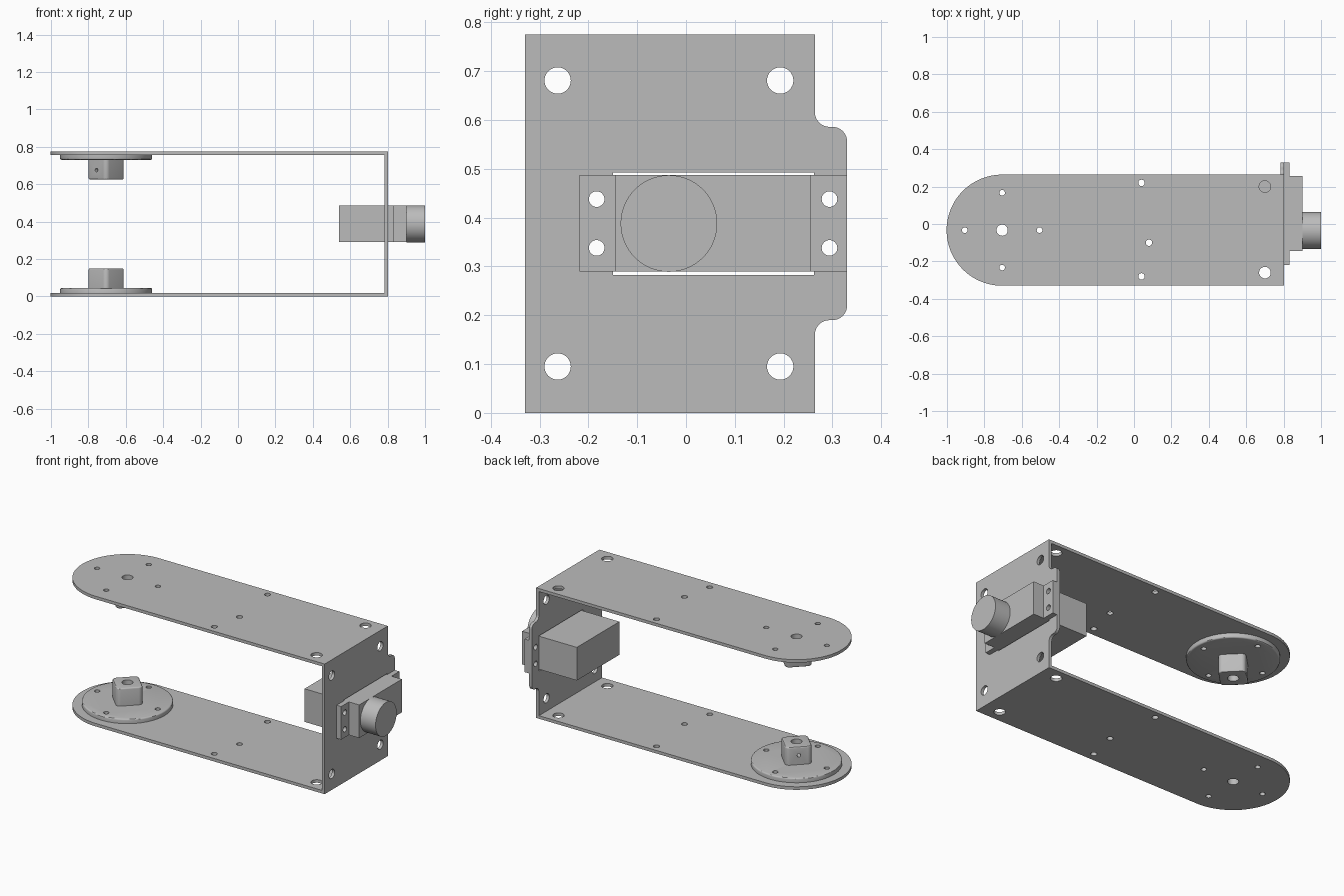
import bpy, bmesh, math
from mathutils import Matrix, Vector

if "Cube" in bpy.data.objects:
    bpy.data.objects.remove(bpy.data.objects["Cube"], do_unlink=True)

grey = bpy.data.materials.new("metal grey")
grey.use_nodes = True
grey.diffuse_color = (0.5, 0.5, 0.5, 1)
grey.node_tree.nodes["Principled BSDF"].inputs["Base Color"].default_value = grey.diffuse_color

MID_Y, MID_Z = -0.033, 0.388      # centre lines of the bracket
LOW_Y, HIGH_Y = -0.33, 0.264      # bracket width
HEIGHT, THICK = 0.775, 0.018
PIVOT = -0.705                    # x of the hub axis
AXES = {"x": Matrix(((0, 0, 1), (1, 0, 0), (0, 1, 0))).to_4x4(), "z": Matrix.Identity(4)}


def arc(cx, cy, r, start, end, steps=10):
    angles = [math.radians(start + (end - start) * i / steps) for i in range(steps + 1)]
    return [(cx + r * math.cos(a), cy + r * math.sin(a)) for a in angles]


def circle(cx, cy, r, steps=32):
    return arc(cx, cy, r, 0, 360, steps)[:-1]


def rect(x0, y0, x1, y1):
    return [(x0, y0), (x1, y0), (x1, y1), (x0, y1)]


def add_prism(bm, outline, lo, hi, matrix, bevel=0):
    """Extrude an outline between two heights, optionally rounding the top rim."""
    verts = [bm.verts.new((x, y, lo)) for x, y in outline]
    base = bm.faces.new(verts)
    moved = bmesh.ops.extrude_face_region(bm, geom=[base], use_keep_orig=True)["geom"]
    top = [v for v in moved if isinstance(v, bmesh.types.BMVert)]
    bmesh.ops.translate(bm, verts=top, vec=(0, 0, hi - lo))
    bmesh.ops.transform(bm, matrix=matrix, verts=verts + top)
    if bevel:
        rim = [e for e in bm.edges if all(v in top for v in e.verts)]
        bmesh.ops.bevel(bm, geom=rim, offset=bevel, segments=3, profile=0.5, affect="EDGES")
    bmesh.ops.recalc_face_normals(bm, faces=bm.faces)


def make(name, solids):
    """Object made from (outline, lo, hi, matrix, bevel) solids."""
    bm = bmesh.new()
    for solid in solids:
        add_prism(bm, *solid)
    mesh = bpy.data.meshes.new(name)
    bm.to_mesh(mesh)
    bm.free()
    mesh.materials.append(grey)
    obj = bpy.data.objects.new(name, mesh)
    bpy.context.collection.objects.link(obj)
    return obj


def boolean(obj, solids, operation="DIFFERENCE"):
    tool = make("cutter", solids)
    tool.hide_render = True
    mod = obj.modifiers.new("boolean", "BOOLEAN")
    mod.operation, mod.object, mod.solver = operation, tool, "EXACT"
    bpy.context.view_layer.update()
    result = bpy.data.meshes.new_from_object(obj.evaluated_get(bpy.context.evaluated_depsgraph_get()))
    obj.modifiers.clear()
    obj.data = result
    bpy.data.objects.remove(tool, do_unlink=True)


def smooth(obj):
    bpy.ops.object.select_all(action="DESELECT")
    obj.select_set(True)
    bpy.context.view_layer.objects.active = obj
    bpy.ops.object.shade_smooth_by_angle(angle=math.radians(30))


def holes(spots, axis, lo, hi):
    return [(circle(u, v, r), lo, hi, AXES[axis]) for u, v, r in spots]


# Hole pattern shared by arms and hub discs
hub_holes = [(PIVOT, MID_Y, 0.03)]
hub_holes += [(PIVOT + dx, MID_Y + dy, 0.015) for dx, dy in ((0.2, 0), (-0.2, 0), (0, 0.2), (0, -0.2))]
arm_holes = hub_holes + [(0.04, 0.22, 0.017), (0.08, -0.1, 0.017), (0.04, -0.28, 0.017),
                         (0.7, 0.2, 0.031), (0.7, -0.26, 0.031)]

# Bracket: two round-ended arms joined by an end plate with a side ear
radius = (HIGH_Y - LOW_Y) / 2
arm = arc(PIVOT, MID_Y, radius, 90, 270, 48) + [(0.795, LOW_Y), (0.795, HIGH_Y)]
ear_low = arc(HIGH_Y + 0.03, 0.16, 0.03, 180, 90) + arc(0.3, 0.22, 0.03, -90, 0)
ear_high = [(y, 2 * MID_Z - z) for y, z in reversed(ear_low)]
plate = [(LOW_Y, 0), (HIGH_Y, 0)] + ear_low + ear_high + [(HIGH_Y, HEIGHT), (LOW_Y, HEIGHT)]
bracket = make("bracket", [(plate, 0.784, 0.802, AXES["x"])])
for z in (0, HEIGHT - THICK):
    boolean(bracket, [(arm, z, z + THICK, AXES["z"])], "UNION")
boolean(bracket, holes(arm_holes, "z", -0.1, 1))

# End plate openings: motor slot, mounting holes and motor screw holes
screws = [(y, MID_Z + dz, 0.016) for y in (-0.183, 0.294) for dz in (-0.05, 0.05)]
corners = [(y, MID_Z + dz, 0.027) for y in (-0.263, 0.193) for dz in (-0.293, 0.293)]
slot = (rect(-0.15, 0.283, 0.262, 0.493), 0.7, 0.9, AXES["x"])
boolean(bracket, [slot] + holes(screws + corners, "x", 0.7, 0.9))
smooth(bracket)

# Motor: body, mounting flange and round output
motor = make("motor_body", [(rect(-0.145, 0.29, 0.256, 0.487), 0.54, 0.9, AXES["x"])])
boolean(motor, [(rect(-0.218, 0.29, 0.33, 0.487), 0.802, 0.832, AXES["x"])], "UNION")
boolean(motor, holes(screws, "x", 0.75, 0.87))
smooth(motor)
output = make("motor_output", [(circle(MID_Y - 0.002, MID_Z, 0.099, 64), 0.9, 1.0, AXES["x"])])
smooth(output)

# Hubs: lower pair, and the same pair turned over for the upper arm
half, corner = 0.073, 0.024
inner = half - corner
square = []
for i, (sx, sy) in enumerate(((1, 1), (-1, 1), (-1, -1), (1, -1))):
    square += arc(sx * inner, sy * inner, corner, i * 90, i * 90 + 90, 8)
place = Matrix.Translation((PIVOT, MID_Y, 0))
turned = place @ Matrix.Rotation(math.radians(45), 4, "Z")
set_screw = Matrix.Translation((PIVOT, MID_Y, 0.1)) @ Vector((-1, 1, 0)).to_track_quat("Z", "Y").to_matrix().to_4x4()
flip = (Matrix.Translation((0, MID_Y, HEIGHT / 2)) @ Matrix.Rotation(math.pi, 4, "X")
        @ Matrix.Translation((0, -MID_Y, -HEIGHT / 2)))
for side in ("lower", "upper"):
    disc = make(side + "_hub_disc", [(circle(0, 0, 0.246, 64), THICK, 0.045, place, 0.008)])
    boolean(disc, holes(hub_holes, "z", -0.1, 0.2))
    hub = make(side + "_hub", [(square, 0.045, 0.15, turned, 0.007)])
    boolean(hub, holes(hub_holes[:1], "z", -0.1, 0.3))
    boolean(hub, [(circle(0, 0, 0.01, 16), 0.01, 0.1, set_screw)])
    for part in (disc, hub):
        if side == "upper":
            part.data.transform(flip)
        smooth(part)
